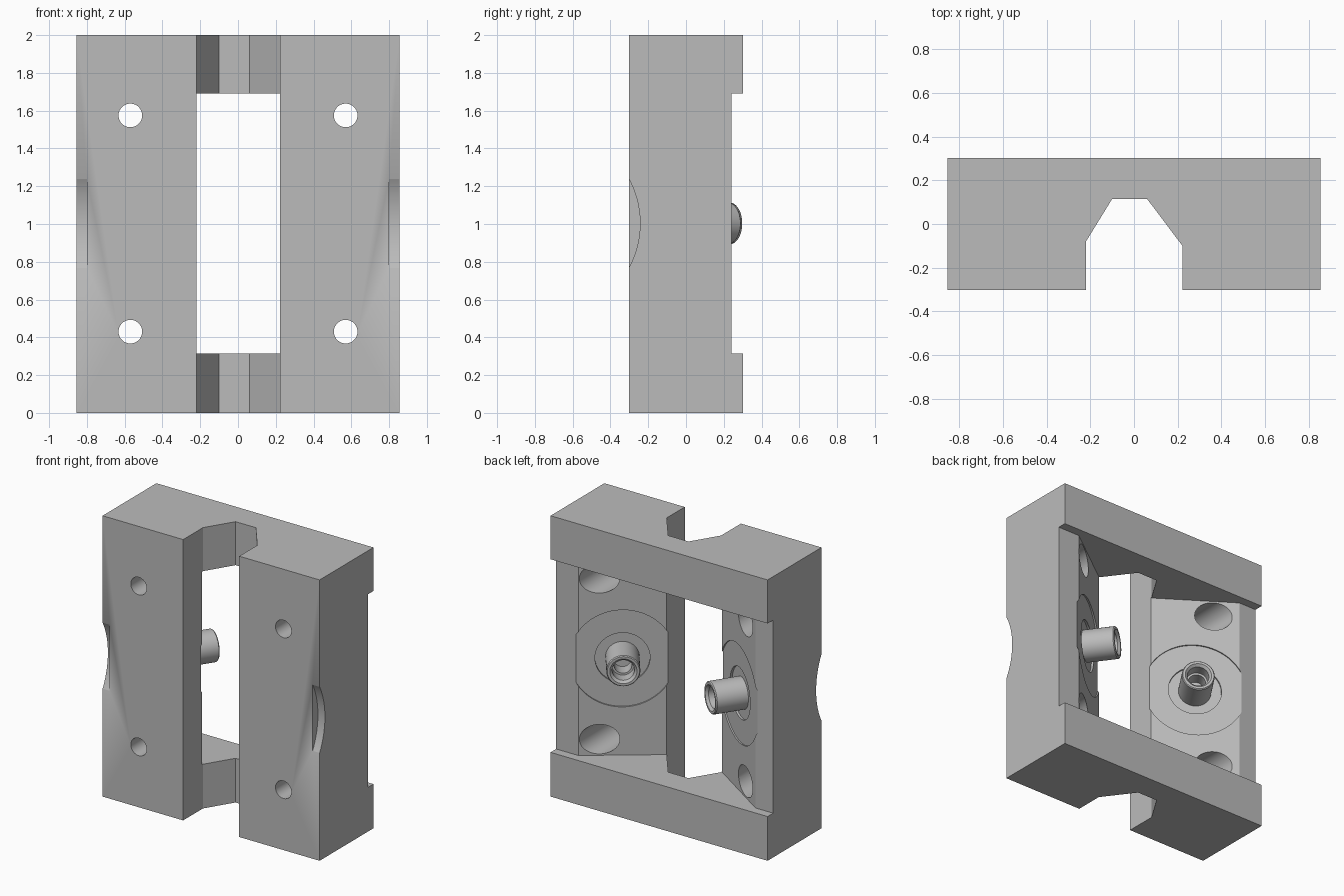
import bpy, bmesh, math
from mathutils import Vector, Matrix

if "Cube" in bpy.data.objects:
    bpy.data.objects.remove(bpy.data.objects["Cube"])

grey = bpy.data.materials.new("light grey")
grey.diffuse_color = (0.5, 0.5, 0.5, 1)
grey.use_nodes = True
grey.node_tree.nodes["Principled BSDF"].inputs["Base Color"].default_value = grey.diffuse_color


def make(name, bm):
    bmesh.ops.recalc_face_normals(bm, faces=bm.faces)
    me = bpy.data.meshes.new(name)
    bm.to_mesh(me)
    bm.free()
    me.materials.append(grey)
    ob = bpy.data.objects.new(name, me)
    bpy.context.collection.objects.link(ob)
    return ob


def prism(name, pts, z0, z1):
    bm = bmesh.new()
    f = bm.faces.new([bm.verts.new((x, y, z0)) for x, y in pts])
    r = bmesh.ops.extrude_face_region(bm, geom=[f])
    vs = [v for v in r["geom"] if isinstance(v, bmesh.types.BMVert)]
    bmesh.ops.translate(bm, verts=vs, vec=(0, 0, z1 - z0))
    return make(name, bm)


def rod(name, start, end, radius, sides=48):
    a, b = Vector(start), Vector(end)
    d = b - a
    m = Matrix.Translation((a + b) / 2) @ d.to_track_quat('Z', 'Y').to_matrix().to_4x4()
    bm = bmesh.new()
    bmesh.ops.create_cone(bm, cap_ends=True, segments=sides, radius1=radius,
                          radius2=radius, depth=d.length, matrix=m)
    return make(name, bm)


def cut(body, cutter):
    mod = body.modifiers.new("cut", 'BOOLEAN')
    mod.operation, mod.solver, mod.object = 'DIFFERENCE', 'EXACT', cutter
    bpy.context.view_layer.objects.active = body
    bpy.ops.object.modifier_apply(modifier=mod.name)
    bpy.data.objects.remove(cutter)


def smooth(ob):
    bpy.ops.object.select_all(action='DESELECT')
    ob.select_set(True)
    bpy.context.view_layer.objects.active = ob
    bpy.ops.object.shade_smooth_by_angle(angle=math.radians(30))


# Frame block with the front channel running its full height
W, D = 0.855, 0.303
frame = prism("frame", [(-W, -D), (-0.22, -D), (-0.22, -0.08), (-0.10, 0.115),
                        (0.06, 0.115), (0.222, -0.10), (0.222, -D), (W, -D),
                        (W, D), (-W, D)], 0, 2)

# Rear opening between the rails, with sloped post faces
cut(frame, prism("opening_cutter", [(-1, 0.24), (-0.715, 0.24), (-0.21, -0.095),
                                    (0.21, -0.107), (0.68, 0.24), (1, 0.24),
                                    (1, 0.5), (-1, 0.5)], 0.315, 1.69))

# Counterbored screw holes
for x in (-0.57, 0.57):
    for z in (0.43, 1.575):
        cut(frame, rod("hole_cutter", (x, -0.5, z), (x, 0.5, z), 0.0625))
        cut(frame, rod("counterbore_cutter", (x, -0.15, z), (x, 0.5, z), 0.105))

# Shallow arc notches on the outer front corners
for s in (-1, 1):
    cut(frame, rod("notch_cutter", (s * 0.80, -0.738, 1.003), (s * 1.0, -0.738, 1.003),
                   0.495, 128))

# Round seats in the sloped faces, each with a hollow pin
pin_profile = [(0, -0.04), (0.11, -0.04), (0.11, 0.19), (0.104, 0.197),
               (0.088, 0.197), (0.072, 0.18), (0.072, 0.10), (0.058, 0.10),
               (0.058, 0.0), (0, 0.0)]
for side, a, b in (("left", (-0.715, 0.24), (-0.22, -0.088)),
                   ("right", (0.68, 0.24), (0.222, -0.10))):
    a, b = Vector((*a, 1.003)), Vector((*b, 1.003))
    c, t = (a + b) / 2, (b - a).normalized()
    n = Vector((t.y, -t.x, 0))
    if n.y < 0:
        n = -n
    cut(frame, rod("seat_cutter", c - n * 0.01, c + n * 0.15, 0.345, 96))
    cut(frame, rod("ring_cutter", c - n * 0.025, c + n * 0.15, 0.178, 64))

    bm = bmesh.new()
    vs = [bm.verts.new((r, 0, z)) for r, z in pin_profile]
    es = [bm.edges.new(p) for p in zip(vs, vs[1:])]
    bmesh.ops.spin(bm, geom=vs + es, cent=(0, 0, 0), axis=(0, 0, 1),
                   angle=math.tau, steps=48)
    bmesh.ops.remove_doubles(bm, verts=bm.verts, dist=1e-5)
    bm.transform(Matrix.Translation(c) @ n.to_track_quat('Z', 'Y').to_matrix().to_4x4())
    smooth(make(side + "_pin", bm))

smooth(frame)
